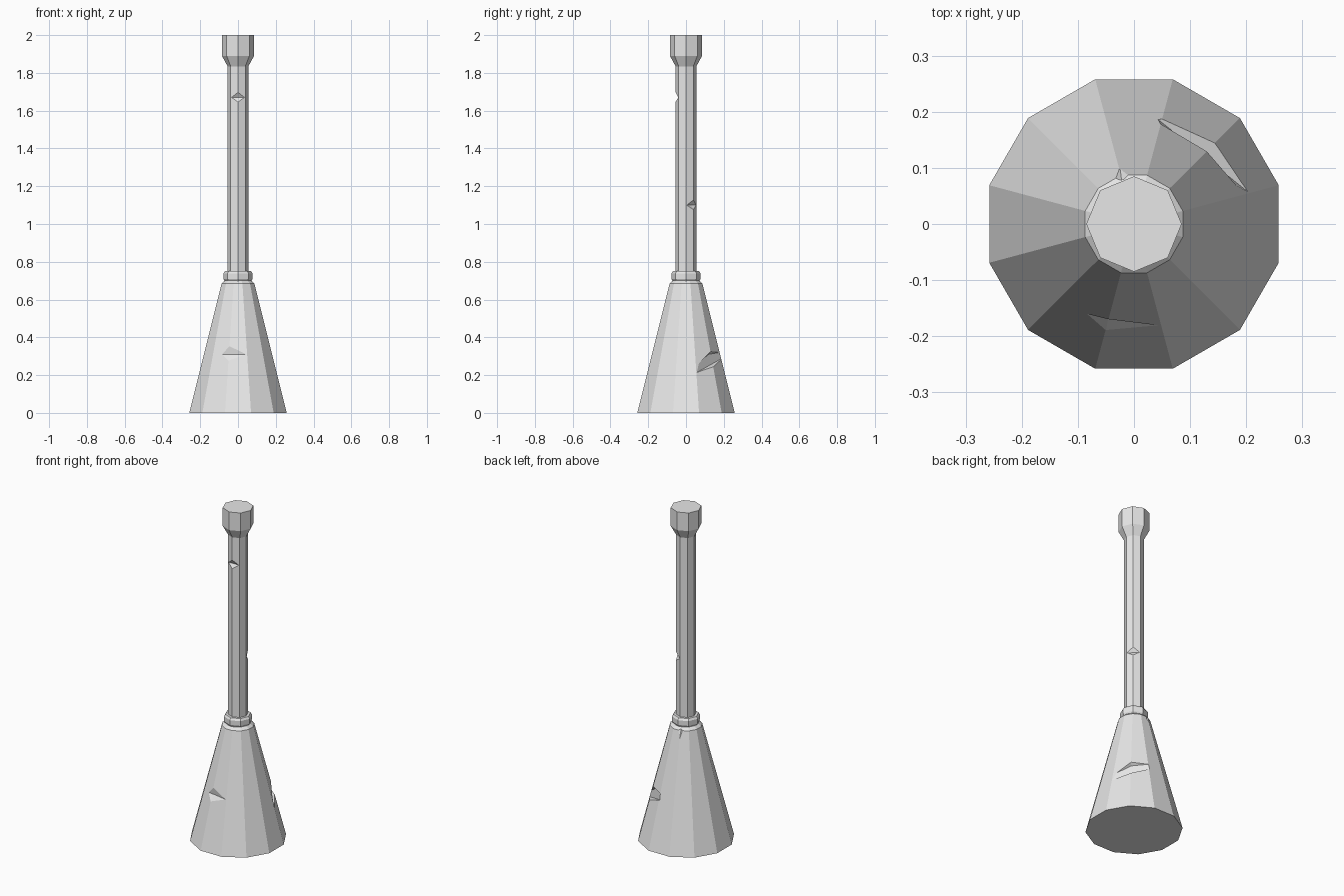
import bpy, bmesh
from math import sin, cos, pi
from mathutils import Vector, Matrix

cube = bpy.data.objects.get("Cube")
if cube:
    bpy.data.objects.remove(cube)

grey = bpy.data.materials.new("plain_grey")
grey.use_nodes = True
colour = (0.8, 0.8, 0.8, 1)
grey.diffuse_color = colour
grey.node_tree.nodes["Principled BSDF"].inputs["Base Color"].default_value = colour


def add_object(name, bm):
    bmesh.ops.recalc_face_normals(bm, faces=bm.faces)
    mesh = bpy.data.meshes.new(name)
    bm.to_mesh(mesh)
    bm.free()
    mesh.materials.append(grey)
    obj = bpy.data.objects.new(name, mesh)
    bpy.context.collection.objects.link(obj)
    return obj


def turned(name, profile, sides, offset=0):
    """Faceted solid from (radius, height) pairs, capped at both ends."""
    bm = bmesh.new()
    rings = []
    for r, z in profile:
        angles = [offset + 2 * pi * i / sides for i in range(sides)]
        rings.append([bm.verts.new((r * cos(a), r * sin(a), z)) for a in angles])
    for low, high in zip(rings, rings[1:]):
        for i in range(sides):
            j = (i + 1) % sides
            bm.faces.new((low[i], low[j], high[j], high[i]))
    bm.faces.new(rings[0][::-1])
    bm.faces.new(rings[-1])
    return add_object(name, bm)


def notch(target, name, inner, rim, turn=0):
    """Cut a wedge whose deepest point is inner and whose mouth passes through rim."""
    inner = Vector(inner)
    bm = bmesh.new()
    bm.verts.new(inner)
    for p in rim:
        bm.verts.new(inner + (Vector(p) - inner) * 2.5)
    bmesh.ops.convex_hull(bm, input=bm.verts)
    bmesh.ops.rotate(bm, verts=bm.verts, matrix=Matrix.Rotation(turn, 3, "Z"))
    cutter = add_object(name, bm)
    cutter.hide_render = True
    cutter.hide_set(True)
    mod = target.modifiers.new(name, "BOOLEAN")
    mod.operation = "DIFFERENCE"
    mod.solver = "EXACT"
    mod.object = cutter


# Flared twelve-sided base with a small shoulder
base = turned("flared_base", [(0.267, 0), (0.09, 0.685), (0.072, 0.70)], 12, pi / 12)

# Collar, then the handle with its wider end
turned("collar", [(0.07, 0.695), (0.078, 0.71), (0.078, 0.738), (0.07, 0.75)], 8)
handle = turned("handle", [(0.055, 0.69), (0.055, 1.835), (0.085, 1.89), (0.085, 2.0)], 8)

# Nicks in the base: front, back corner, and rear shoulder
notch(base, "front_nick_cutter", (-0.045, -0.163, 0.31),
      [(-0.087, -0.16, 0.31), (-0.045, -0.17, 0.355),
       (0.045, -0.181, 0.31), (-0.05, -0.19, 0.275)])
notch(base, "corner_nick_cutter", (0.118, 0.118, 0.31),
      [(0.2, 0.055, 0.25), (0.13, 0.13, 0.325),
       (0.045, 0.18, 0.32), (0.14, 0.14, 0.28)])
notch(base, "shoulder_nick_cutter", (-0.022, 0.078, 0.69),
      [(-0.055, 0.08, 0.70), (-0.02, 0.085, 0.72),
       (0.005, 0.09, 0.70), (-0.025, 0.1, 0.635)])

# Matching nicks in the handle
for name, z, turn in (("upper_nick_cutter", 1.67, 0), ("lower_nick_cutter", 1.1, pi * 0.75)):
    notch(handle, name, (0, -0.038, z),
          [(-0.039, -0.041, z), (0, -0.055, z + 0.027),
           (0.039, -0.041, z), (0, -0.055, z - 0.024)], turn)
